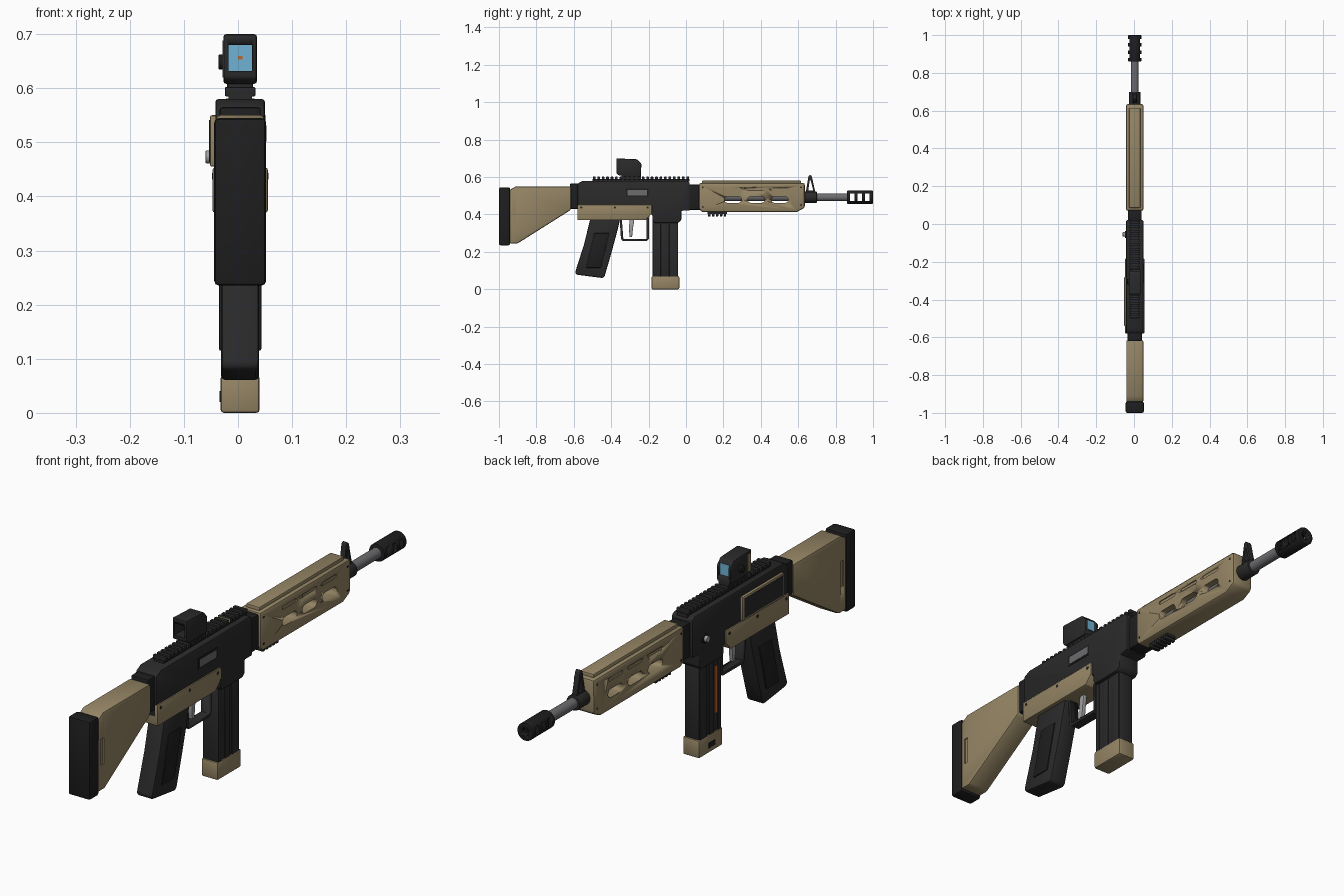
import bpy, bmesh, math
from mathutils import Vector, Matrix

XO = 0.004      # centre plane of the body
AXIS_Z = 0.492  # bore height


def mat(name, r, g, b):
    m = bpy.data.materials.new(name)
    m.diffuse_color = (r, g, b, 1)
    return m


TAN = mat("tan", 0.30, 0.235, 0.13)
DARK = mat("dark_body", 0.023, 0.023, 0.024)
BLACK = mat("black_rubber", 0.013, 0.013, 0.014)
GREY = mat("steel_grey", 0.15, 0.15, 0.16)
LIGHT = mat("light_steel", 0.36, 0.36, 0.37)
BLUE = mat("lens_blue", 0.16, 0.45, 0.66)
ORANGE = mat("orange", 0.55, 0.13, 0.02)


def finish(bm, name, m, bevel=0, seg=2):
    bmesh.ops.recalc_face_normals(bm, faces=bm.faces)
    me = bpy.data.meshes.new(name)
    bm.to_mesh(me)
    bm.free()
    ob = bpy.data.objects.new(name, me)
    bpy.context.collection.objects.link(ob)
    me.materials.append(m)
    bpy.ops.object.select_all(action='DESELECT')
    bpy.context.view_layer.objects.active = ob
    ob.select_set(True)
    if bevel:
        b = ob.modifiers.new("bevel", 'BEVEL')
        b.width, b.segments, b.limit_method = bevel, seg, 'ANGLE'
        bpy.ops.object.modifier_apply(modifier="bevel")
    bpy.ops.object.shade_smooth_by_angle(angle=math.radians(35))
    return ob


def prism(name, pts, x0, x1, m, bevel=0.0, seg=2):
    """Side profile of (y, z) points extruded from x0 to x1 about the centre plane."""
    bm = bmesh.new()
    f = bm.faces.new([bm.verts.new((XO + x0, y, z)) for y, z in pts])
    r = bmesh.ops.extrude_face_region(bm, geom=[f])
    vs = [g for g in r['geom'] if isinstance(g, bmesh.types.BMVert)]
    bmesh.ops.translate(bm, verts=vs, vec=(x1 - x0, 0, 0))
    return finish(bm, name, m, bevel, seg)


def box(name, x0, x1, y0, y1, z0, z1, m, bevel=0.0):
    return prism(name, [(y0, z0), (y1, z0), (y1, z1), (y0, z1)], x0, x1, m, bevel)


def rod(name, p0, p1, r, m, bevel=0.0, n=32):
    """Cylinder between two points; x is relative to the centre plane."""
    a, b = Vector(p0), Vector(p1)
    d = b - a
    rot = d.to_track_quat('Z', 'Y').to_matrix().to_4x4()
    bm = bmesh.new()
    bmesh.ops.create_cone(bm, cap_ends=True, segments=n, radius1=r, radius2=r, depth=d.length,
                          matrix=Matrix.Translation((a + b) / 2 + Vector((XO, 0, 0))) @ rot)
    return finish(bm, name, m, bevel)


def cut(ob, cutter):
    md = ob.modifiers.new("cut", 'BOOLEAN')
    md.operation, md.solver, md.object = 'DIFFERENCE', 'EXACT', cutter
    bpy.context.view_layer.objects.active = ob
    bpy.ops.object.modifier_apply(modifier="cut")
    bpy.data.objects.remove(cutter, do_unlink=True)


def slot(y0, y1, z0, z1):
    """Rounded slot outline."""
    r, c = (z1 - z0) / 2, (z0 + z1) / 2
    out = []
    for i in range(7):
        a = -math.pi / 2 + math.pi * i / 6
        out.append((y1 - r + r * math.cos(a), c + r * math.sin(a)))
    for i in range(7):
        a = math.pi / 2 + math.pi * i / 6
        out.append((y0 + r + r * math.cos(a), c + r * math.sin(a)))
    return out


# Stock
box("butt_pad", -0.048, 0.048, -1.0, -0.94, 0.235, 0.545, BLACK, 0.009)
stock = prism("stock", [(-0.945, 0.245), (-0.90, 0.245), (-0.615, 0.425), (-0.615, 0.55),
                        (-0.91, 0.55), (-0.945, 0.53)], -0.045, 0.045, TAN, 0.008)
for s in (-1, 1):
    cut(stock, prism("stock_slot_cutter", [(-0.925, 0.345), (-0.908, 0.345), (-0.908, 0.45), (-0.925, 0.45)],
                     s * 0.040, s * 0.06, TAN))
box("stock_collar", -0.038, 0.038, -0.62, -0.575, 0.43, 0.565, BLACK, 0.005)

# Receiver with magazine well
prism("receiver", [(-0.58, 0.40), (-0.18, 0.40), (-0.18, 0.37), (-0.17, 0.355), (-0.04, 0.355),
                   (-0.025, 0.37), (-0.025, 0.42), (0.02, 0.42), (0.02, 0.57), (0.005, 0.58),
                   (-0.55, 0.58), (-0.58, 0.565)], -0.046, 0.046, DARK, 0.006)
box("handguard_collar", -0.036, 0.036, 0.01, 0.08, 0.425, 0.56, BLACK, 0.004)
prism("lower_panel", [(-0.58, 0.37), (-0.215, 0.37), (-0.183, 0.405), (-0.183, 0.453), (-0.58, 0.453)],
      -0.051, 0.051, TAN, 0.004)
for y in (-0.56, -0.38, -0.205):
    rod("lower_panel_pin", (-0.0525, y, 0.437), (0.0525, y, 0.437), 0.006, DARK, n=12)
box("ejection_port_frame", 0.04, 0.0475, -0.32, -0.20, 0.495, 0.538, BLACK)
box("ejection_port_bolt", 0.04, 0.0485, -0.312, -0.208, 0.501, 0.531, GREY)
box("left_panel_frame", -0.056, -0.04, -0.54, -0.28, 0.455, 0.55, TAN, 0.004)
box("left_panel_insert", -0.0572, -0.05, -0.53, -0.29, 0.464, 0.541, DARK)
rod("selector_base", (-0.04, -0.055, 0.473), (-0.052, -0.055, 0.473), 0.018, BLACK, 0.002)
rod("selector_button", (-0.05, -0.055, 0.473), (-0.064, -0.055, 0.473), 0.012, LIGHT, 0.002)

# Top rail
box("top_rail", -0.022, 0.022, -0.50, 0.02, 0.575, 0.589, DARK)
for i in range(22):
    y = -0.498 + i * 0.0238
    box("top_rail_tooth", -0.028, 0.028, y, y + 0.014, 0.585, 0.602, DARK, 0.002)
box("rail_marker", -0.026, 0.026, -0.094, -0.087, 0.587, 0.601, TAN)

# Optic
box("optic_base", -0.024, 0.024, -0.345, -0.24, 0.585, 0.625, DARK, 0.004)
optic = prism("optic_hood", [(-0.372, 0.618), (-0.355, 0.608), (-0.242, 0.608), (-0.238, 0.67),
                             (-0.262, 0.695), (-0.372, 0.70)], -0.031, 0.031, DARK, 0.005)
cut(optic, box("optic_bore_cutter", -0.022, 0.022, -0.45, -0.15, 0.632, 0.68, DARK))
box("optic_lens", -0.023, 0.023, -0.257, -0.251, 0.631, 0.681, BLUE)
prism("optic_reticle", [(-0.259, 0.653), (-0.2565, 0.653), (-0.2565, 0.659), (-0.259, 0.659)],
      -0.004, 0.004, ORANGE)
box("optic_side_plate", -0.033, -0.03, -0.365, -0.345, 0.62, 0.688, TAN)
rod("optic_knob", (-0.029, -0.305, 0.648), (-0.040, -0.305, 0.648), 0.014, BLACK, 0.002)

# Grip
prism("grip", [(-0.51, 0.385), (-0.35, 0.385), (-0.365, 0.32), (-0.40, 0.19), (-0.435, 0.07),
               (-0.445, 0.06), (-0.585, 0.078), (-0.593, 0.09), (-0.545, 0.24)], -0.035, 0.035, DARK, 0.007)
prism("grip_pad", [(-0.49, 0.30), (-0.41, 0.30), (-0.455, 0.115), (-0.535, 0.115)],
      -0.039, 0.039, BLACK, 0.003)

# Trigger and guard
guard = prism("trigger_guard", [(-0.355, 0.385), (-0.348, 0.27), (-0.338, 0.258), (-0.21, 0.258),
                                (-0.198, 0.27), (-0.198, 0.385)], -0.018, 0.018, DARK)
cut(guard, prism("guard_cutter", [(-0.345, 0.40), (-0.335, 0.27), (-0.21, 0.27), (-0.21, 0.40)],
                 -0.05, 0.05, DARK))
prism("trigger", [(-0.30, 0.38), (-0.275, 0.38), (-0.283, 0.33), (-0.288, 0.28), (-0.302, 0.28),
                  (-0.305, 0.33)], -0.008, 0.008, LIGHT, 0.002)

# Magazine
box("magazine", -0.031, 0.031, -0.178, -0.042, 0.06, 0.37, DARK, 0.004)
for y0, y1 in ((-0.176, -0.157), (-0.135, -0.105), (-0.09, -0.046)):
    box("magazine_rib", -0.034, 0.034, y0, y1, 0.06, 0.355, DARK, 0.002)
box("round_indicator", -0.0325, -0.028, -0.155, -0.140, 0.14, 0.325, ORANGE)
box("magazine_base", -0.036, 0.036, -0.184, -0.036, 0.0, 0.07, TAN, 0.006)
box("base_release", -0.038, -0.03, -0.135, -0.095, 0.02, 0.04, BLACK)

# Handguard with through slots and shallow upper slots
guard = prism("handguard", [(0.07, 0.43), (0.085, 0.412), (0.59, 0.412), (0.635, 0.435), (0.635, 0.568),
                            (0.07, 0.568)], -0.046, 0.046, TAN, 0.010)
for y in (0.205, 0.33, 0.455):
    cut(guard, prism("slot_cutter", slot(y, y + 0.092, 0.462, 0.496), -0.1, 0.1, TAN))
    for s in (-1, 1):
        cut(guard, prism("vent_cutter", slot(y, y + 0.092, 0.528, 0.542), s * 0.042, s * 0.1, TAN))
box("handguard_top", -0.030, 0.030, 0.085, 0.615, 0.56, 0.581, TAN, 0.005)
for y, z in ((0.09, 0.545), (0.09, 0.44), (0.615, 0.545), (0.615, 0.45)):
    rod("handguard_screw", (-0.047, y, z), (0.047, y, z), 0.005, DARK, n=12)
box("under_rail", -0.018, 0.018, 0.115, 0.22, 0.402, 0.416, DARK)
for i in range(5):
    y = 0.118 + i * 0.021
    box("under_rail_tooth", -0.023, 0.023, y, y + 0.013, 0.39, 0.406, DARK, 0.002)

# Barrel and front sight
rod("barrel", (0, 0.1, AXIS_Z), (0, 0.87, AXIS_Z), 0.021, GREY)
rod("sight_collar", (0, 0.625, AXIS_Z), (0, 0.70, AXIS_Z), 0.030, DARK, 0.004)
sight = prism("front_sight", [(0.638, 0.505), (0.695, 0.505), (0.672, 0.605), (0.664, 0.612), (0.655, 0.605)],
              -0.011, 0.011, DARK, 0.002)
cut(sight, prism("sight_cutter", [(0.654, 0.528), (0.680, 0.528), (0.667, 0.582), (0.661, 0.582)],
                 -0.05, 0.05, DARK))

# Muzzle brake
brake = rod("muzzle_brake", (0, 0.86, AXIS_Z), (0, 1.0, AXIS_Z), 0.035, BLACK, 0.004)
cut(brake, rod("bore_cutter", (0, 0.868, AXIS_Z), (0, 1.05, AXIS_Z), 0.015, BLACK))
for y in (0.878, 0.918, 0.958):
    cut(brake, box("port_cutter", -0.1, 0.1, y, y + 0.022, AXIS_Z - 0.02, AXIS_Z + 0.02, BLACK))
